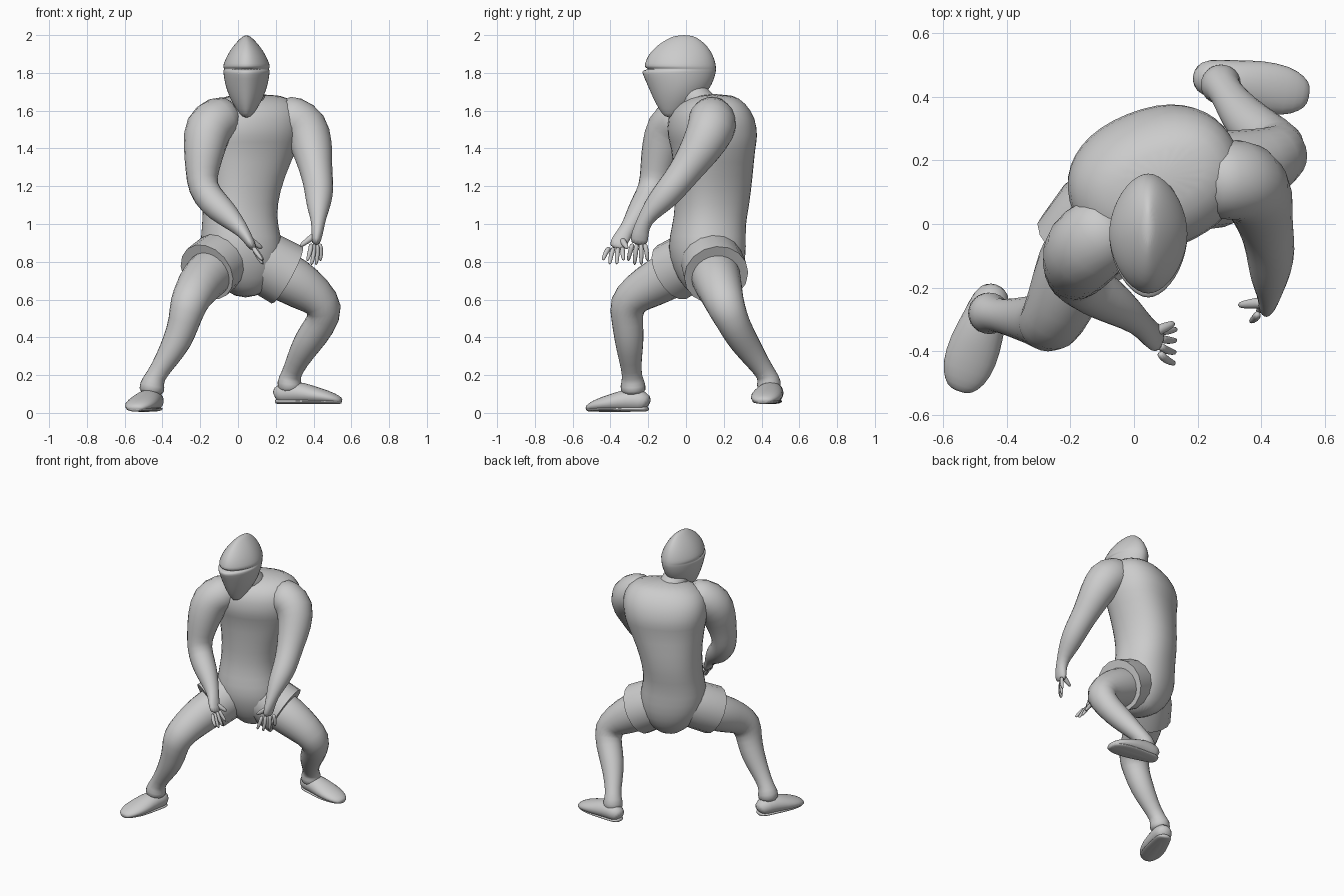
import bpy, bmesh
from math import sin, cos, pi, radians, copysign
from mathutils import Vector

cube = bpy.data.objects.get("Cube")
if cube:
    bpy.data.objects.remove(cube)

grey = bpy.data.materials.new("plain grey")
grey.use_nodes = True
grey.diffuse_color = (0.6, 0.6, 0.6, 1)
grey.node_tree.nodes["Principled BSDF"].inputs["Base Color"].default_value = (0.6, 0.6, 0.6, 1)


def skin_rings(name, rings, smooth=True):
    """Bridge a list of point rings, cap both ends and round the result."""
    bm = bmesh.new()
    loops = [[bm.verts.new(p) for p in ring] for ring in rings]
    n = len(loops[0])
    for a, b in zip(loops, loops[1:]):
        for i in range(n):
            j = (i + 1) % n
            bm.faces.new((a[i], a[j], b[j], b[i]))
    bm.faces.new(loops[0][::-1])
    bm.faces.new(loops[-1])
    bmesh.ops.recalc_face_normals(bm, faces=bm.faces)
    mesh = bpy.data.meshes.new(name)
    bm.to_mesh(mesh)
    bm.free()
    mesh.materials.append(grey)
    obj = bpy.data.objects.new(name, mesh)
    bpy.context.collection.objects.link(obj)
    bpy.ops.object.select_all(action='DESELECT')
    obj.select_set(True)
    bpy.context.view_layer.objects.active = obj
    if smooth:
        bpy.ops.object.shade_smooth()
        obj.modifiers.new("round", 'SUBSURF').levels = 1
        obj.modifiers["round"].render_levels = 1
    else:
        bpy.ops.object.shade_smooth_by_angle(angle=radians(40))
    return obj


def limb(name, stations, ref=(0, 1, 0), sides=12, smooth=True):
    """Tube through stations of x, y, z, radius along ref, radius across."""
    pts = [Vector(s[:3]) for s in stations]
    rings = []
    for i, s in enumerate(stations):
        d = (pts[min(i + 1, len(pts) - 1)] - pts[max(i - 1, 0)]).normalized()
        u = Vector(ref)
        u = (u - d * u.dot(d)).normalized()
        v = d.cross(u)
        ru, rv = s[3] * 1.04, s[-1] * 1.04
        rings.append([pts[i] + u * ru * cos(2 * pi * k / sides)
                      + v * rv * sin(2 * pi * k / sides) for k in range(sides)])
    return skin_rings(name, rings, smooth)


def power(c, e):
    return copysign(abs(c) ** e, c)


def body_ring(z, cx, cy, rx, ry, turn, e, n=20):
    """Level superellipse ring, turned about z."""
    ring = []
    for k in range(n):
        t = 2 * pi * k / n
        a, b = rx * power(cos(t), e) * 1.02, ry * power(sin(t), e) * 1.02
        ring.append((cx + a * cos(turn) - b * sin(turn),
                     cy + a * sin(turn) + b * cos(turn), z))
    return ring


# Torso, turned towards the model's left
torso = [(0.61, .04, .12, .04, .06), (0.66, .04, .12, .12, .13), (0.76, .03, .12, .2, .18),
         (0.88, .02, .11, .22, .2), (0.99, .01, .12, .195, .185), (1.1, .01, .14, .19, .19),
         (1.25, .03, .145, .21, .2), (1.41, .06, .145, .26, .205), (1.46, .06, .14, .27, .225),
         (1.56, .07, .135, .28, .215), (1.64, .08, .13, .24, .17), (1.69, .09, .15, .14, .08)]
skin_rings("torso", [body_ring(*s, radians(22), .88) for s in torso])

# Neck and helmeted head: z, front y, back y, half width
limb("neck", [(.07, .14, 1.56, .11), (.055, .05, 1.65, .085), (.045, 0, 1.75, .08)])
head = [(1.56, -.11, -.05, .02), (1.61, -.145, .03, .055), (1.67, -.175, .09, .09),
        (1.74, -.205, .14, .114), (1.8, -.232, .157, .122), (1.813, -.232, .158, .123),
        (1.82, -.19, .158, .115), (1.828, -.22, .158, .124), (1.845, -.218, .157, .122),
        (1.89, -.203, .145, .104), (1.94, -.16, .115, .072), (1.98, -.1, .07, .036),
        (2.0, -.05, .03, .01)]
skin_rings("helmet", [body_ring(z, .045, (f + b) / 2, w, (b - f) / 2, 0, 1.12)
                      for z, f, b, w in head])


def arm(side, stations, knuckle, tip, spread, thumb):
    """Arm with flat palm, four fanned fingers and a thumb."""
    limb(side + "_arm", stations)
    knuckle, tip, spread, thumb = map(Vector, (knuckle, tip, spread, thumb))
    for i, f in enumerate((-1, -.35, .35, 1)):
        base = knuckle + spread * f * .6
        end = tip + spread * f + Vector((0, 0, .025 * f * f))
        mid = base.lerp(end, .5) + (base - thumb) * .08
        limb(f"{side}_finger_{i + 1}",
             [(*base, .015), (*mid, .013), (*end, .009)], (1, 0, 0), 8)
    root = Vector(stations[-2][:3])
    limb(side + "_thumb", [(*root, .022), (*root.lerp(thumb, .6), .016), (*thumb, .01)],
         (0, 1, 0), 8)


arm("right",
    [(-.03, .03, 1.57, .1), (-.1, -.03, 1.56, .13), (-.165, -.085, 1.51, .135),
     (-.18, -.13, 1.39, .11), (-.19, -.155, 1.28, .088), (-.19, -.17, 1.19, .08),
     (-.13, -.21, 1.11, .08), (-.055, -.255, 1.045, .066), (.02, -.31, .97, .038),
     (.05, -.345, .925, .045, .027), (.085, -.37, .865, .048, .022)],
    (.08, -.37, .88), (.135, -.385, .78), (.003, .055, 0), (.13, -.31, .87))
arm("left",
    [(.2, .13, 1.58, .1), (.28, .14, 1.56, .13), (.365, .14, 1.51, .13),
     (.395, .08, 1.4, .11), (.41, .01, 1.3, .088), (.425, -.05, 1.22, .08),
     (.43, -.11, 1.15, .075), (.425, -.175, 1.08, .058), (.425, -.22, 1.02, .038),
     (.42, -.245, .95, .045, .03), (.41, -.25, .885, .05, .022)],
    (.41, -.25, .9), (.4, -.255, .775), (.035, .052, 0), (.325, -.255, .88))

# Legs, hip to ankle
limb("right_leg",
     [(-.05, .08, .8, .12), (-.13, -.03, .76, .13), (-.19, -.14, .7, .125),
      (-.23, -.25, .64, .108), (-.265, -.32, .575, .1), (-.285, -.31, .48, .082),
      (-.32, -.3, .38, .078), (-.38, -.295, .28, .06), (-.44, -.285, .19, .048),
      (-.455, -.28, .15, .07), (-.46, -.28, .09, .065)])
limb("left_leg",
     [(.08, .13, .8, .12), (.19, .15, .75, .135), (.3, .165, .695, .13),
      (.4, .19, .625, .112), (.475, .215, .55, .1), (.43, .26, .455, .084),
      (.365, .31, .37, .078), (.31, .38, .27, .058), (.28, .43, .2, .05),
      (.27, .44, .165, .068), (.275, .44, .1, .06)])

# Flared shorts around the upper thighs
limb("right_shorts", [(-.04, .09, .84, .14), (-.1, .02, .8, .152), (-.165, -.075, .745, .155)],
     sides=16, smooth=False)
limb("left_shorts", [(.06, .12, .83, .15), (.15, .14, .79, .16), (.26, .16, .73, .165)],
     sides=16, smooth=False)


def foot(side, heel, toe, base):
    """Shoe lofted from heel to toe: fraction, half height, half width."""
    heel, toe = Vector(heel), Vector(toe)
    rows = []
    for f, h, w in ((0, .035, .035), (.08, .058, .06), (.3, .064, .068), (.55, .05, .084),
                    (.8, .036, .08), (.94, .024, .055), (1, .014, .03)):
        p = heel.lerp(toe, f)
        rows.append((p.x, p.y, base + h, h, w))
    limb(side + "_shoe", rows, (0, 0, 1))
    # Flat sole plate under the shoe
    sole = [(x, y, base + .016, .014, w * .9) for x, y, z, h, w in rows]
    limb(side + "_sole", sole, (0, 0, 1))


foot("right", (-.435, -.2), (-.55, -.525), .005)
foot("left", (.195, .465), (.55, .405), .045)
